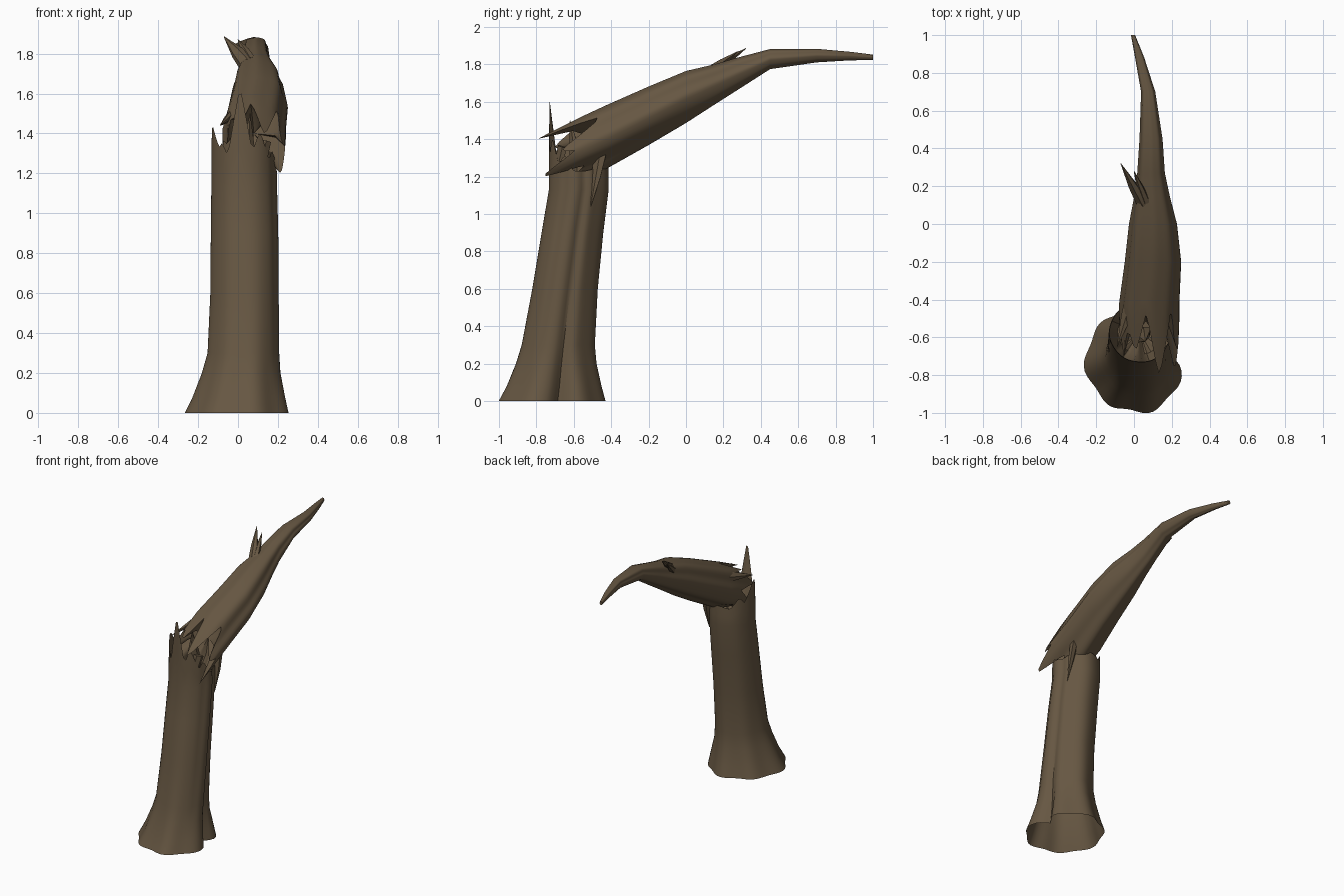
import bpy, bmesh, math
from mathutils import Vector

if "Cube" in bpy.data.objects:
    bpy.data.objects.remove(bpy.data.objects["Cube"])

bark = bpy.data.materials.new("bark_brown")
bark.diffuse_color = (0.134, 0.095, 0.055, 1)
bark.use_nodes = True
bark.node_tree.nodes["Principled BSDF"].inputs["Base Color"].default_value = bark.diffuse_color


def finish(name, bm, angle=40):
    bmesh.ops.recalc_face_normals(bm, faces=bm.faces)
    me = bpy.data.meshes.new(name)
    bm.to_mesh(me)
    bm.free()
    me.materials.append(bark)
    me.shade_smooth()
    me.set_sharp_from_angle(angle=math.radians(angle))
    ob = bpy.data.objects.new(name, me)
    bpy.context.collection.objects.link(ob)
    return ob


def skin(name, rings, cap_start=None, cap_end=None):
    """Bridge rings of points, with optional fan caps."""
    bm = bmesh.new()
    vs = [[bm.verts.new(p) for p in r] for r in rings]
    n = len(vs[0])
    for a, b in zip(vs, vs[1:]):
        for i in range(n):
            j = (i + 1) % n
            bm.faces.new((a[i], a[j], b[j], b[i]))
    for c, r in ((cap_start, vs[0]), (cap_end, vs[-1])):
        if c:
            m = bm.verts.new(c)
            for i in range(n):
                bm.faces.new((r[i], r[(i + 1) % n], m))
    return finish(name, bm)


def gap(a, deg):
    """Angular distance in degrees."""
    return abs((math.degrees(a) - deg + 180) % 360 - 180)


def bump(a, deg, width):
    return math.exp(-(gap(a, deg) / width) ** 2)


def jag(a, peaks):
    """Splinter height at an angle from (angle, height, half width) peaks."""
    return max([0] + [h * min(1, 1.12 * (1 - gap(a, d) / w)) for d, h, w in peaks])


# Standing stump: flared root, right-hand grooves, splintered rim
N = 64
angs = [2 * math.pi * i / N for i in range(N)]
levels = [(0, 0, -.722, .245, .277, 1), (.08, .01, -.71, .22, .247, .9),
          (.2, .02, -.697, .19, .213, .6), (.3, .03, -.685, .175, .195, .4),
          (.6, .035, -.648, .168, .175, .25), (.9, .035, -.608, .166, .165, .2),
          (1.13, .033, -.574, .162, .16, .15)]


def stump_point(a, lev, z=None, scale=1):
    lz, cx, cy, rx, ry, lobe = lev
    k = 1 + lobe * (.03 * math.cos(3 * a + 2.8) + .04 * math.cos(7 * a + 2.27))
    k -= (.08 + .18 * lobe) * bump(a, 12, 10)
    k -= .05 * bump(a, -28, 9) * (1 - lobe)
    k -= .13 * bump(a, 42, 26) * (1 - lobe)
    k += .04 * lobe * bump(a, -28, 20)
    k *= scale
    return Vector((cx + rx * k * math.cos(a) * 1.02, cy + ry * k * math.sin(a),
                   lz if z is None else z))


stump_peaks = [(-98, .37, 27), (192, .2, 48), (225, .12, 25), (-62, .17, 24),
               (-30, .08, 20), (90, .04, 75), (145, .1, 30)]
rings = [[stump_point(a, l) for a in angs] for l in levels]
top = levels[-1]
for t, s in ((.5, 1), (1, .985), (.3, .72)):
    rings.append([stump_point(a, top, 1.13 + t * (.10 + jag(a, stump_peaks)), s)
                  for a in angs])
skin("standing_stump", rings, cap_end=(.03, -.57, 1.15))

# Fallen upper trunk: sections along y, bending over to a thin tip
M = 56
angs = [2 * math.pi * i / M for i in range(M)]
sections = [(-.42, .08, 1.42, .157, .165), (-.2, .1, 1.53, .147, .152),
            (0, .1, 1.63, .125, .135), (.15, .095, 1.695, .092, .105),
            (.27, .09, 1.75, .072, .085), (.45, .09, 1.83, .06, .052),
            (.7, .075, 1.848, .037, .035), (.88, .03, 1.845, .024, .022),
            (1, -.005, 1.838, .011, .014)]
end_peaks = [(-22, .29, 36), (12, .2, 30), (70, .33, 26), (118, .2, 24),
             (155, .24, 36), (-70, .14, 40), (205, .17, 40), (240, .12, 40)]


def limb_point(a, sec, ext=0, scale=1):
    y, cx, cz, rx, rz = sec
    k = scale * (1 + .04 * math.cos(5 * a + 1) + .03 * math.cos(8 * a))
    k -= .05 * bump(a, -8, 12)
    k -= .14 * bump(a, -48, 20) * max(0, min(1, -y / .4 + .2))
    return Vector((cx + rx * k * math.cos(a), y - ext,
                   cz + rz * k * math.sin(a) - .46 * ext))


rings = []
for t, s in ((.5, .7), (1, .98), (.5, 1)):
    rings.append([limb_point(a, sections[0],
                             t * (.04 + jag(a, end_peaks)), s)
                  for a in angs])
rings += [[limb_point(a, s) for a in angs] for s in sections]
skin("fallen_trunk", rings, cap_start=(.08, -.46, 1.40), cap_end=(-.005, 1, 1.838))


# Loose splinters: thin flattened spikes
def splinter(name, base, tip, r):
    base, tip = Vector(base), Vector(tip)
    d = (tip - base).normalized()
    u = d.orthogonal().normalized()
    v = d.cross(u)
    mid = base.lerp(tip, .45)
    rings = [[c + (u * math.cos(q) * k + v * math.sin(q) * k * .6)
              for q in [i * math.tau / 6 for i in range(6)]]
             for c, k in ((base, r), (mid, r * .75), (tip, .002))]
    skin(name, rings, cap_start=base, cap_end=tip)


for i, (b, t, r) in enumerate([
        ((.145, -.46, 1.32), (.165, -.51, 1.04), .045),
        ((.14, -.66, 1.36), (.11, -.71, 1.15), .035),
        ((.17, -.60, 1.08), (.185, -.62, 1.2), .03),
        ((.05, .10, 1.74), (-.07, .32, 1.885), .045),
        ((.06, .12, 1.76), (.0, .28, 1.87), .035),
        ((.05, -.58, 1.22), (.06, -.62, 1.5), .05),
        ((.0, -.35, 1.52), (-.09, -.65, 1.44), .05)]):
    splinter("splinter_%d" % (i + 1), b, t, r)
